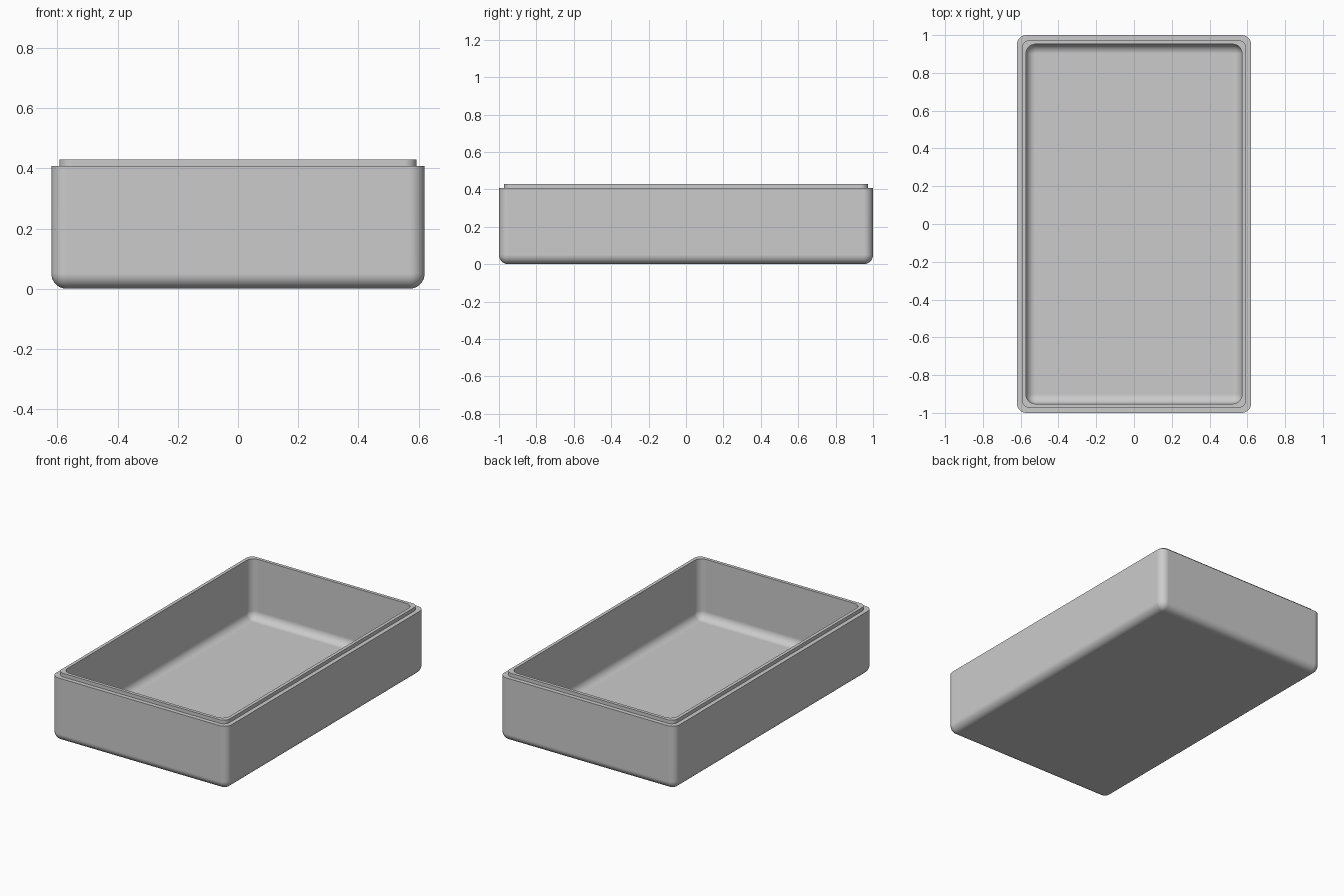
import bpy, bmesh, math
from math import sin, cos, pi

cube = bpy.data.objects.get("Cube")
if cube:
    bpy.data.objects.remove(cube, do_unlink=True)

HALF_X, HALF_Y = 0.62, 1.0
LEDGE_Z, TOP_Z = 0.407, 0.43
LIP_INSET, WALL = 0.027, 0.048
FILLET = 0.05
STEPS = 8

grey = bpy.data.materials.new("light grey plastic")
grey.use_nodes = True
colour = (0.6, 0.6, 0.6, 1)
grey.diffuse_color = colour
grey.node_tree.nodes["Principled BSDF"].inputs["Base Color"].default_value = colour


def ring(bm, inset, radius, z):
    """Rounded rectangle loop, inset from the outer walls."""
    verts = []
    for k, (sx, sy) in enumerate([(1, 1), (-1, 1), (-1, -1), (1, -1)]):
        cx = sx * (HALF_X - inset - radius)
        cy = sy * (HALF_Y - inset - radius)
        for i in range(STEPS + 1):
            a = (k + i / STEPS) * pi / 2
            verts.append(bm.verts.new((cx + radius * cos(a), cy + radius * sin(a), z)))
    return verts


# Section from the underside, up the outside, over the lip, down to the floor
angles = [i / STEPS * pi / 2 for i in range(STEPS + 1)]
section = [(FILLET * (1 - sin(a)), FILLET * sin(a), FILLET * (1 - cos(a))) for a in angles]
section += [(0, FILLET, LEDGE_Z),
            (LIP_INSET, FILLET - 0.01, LEDGE_Z),
            (LIP_INSET, FILLET - 0.01, TOP_Z),
            (WALL, FILLET, TOP_Z)]
section += [(WALL + FILLET * (1 - sin(a)), FILLET * sin(a), WALL + FILLET * (1 - cos(a)))
            for a in reversed(angles)]

bm = bmesh.new()
rings = [ring(bm, *s) for s in section]
for low, high in zip(rings, rings[1:]):
    for i in range(len(low)):
        j = (i + 1) % len(low)
        bm.faces.new((low[i], low[j], high[j], high[i]))
bm.faces.new(reversed(rings[0]))   # underside
bm.faces.new(rings[-1])            # inner floor
bmesh.ops.remove_doubles(bm, verts=bm.verts, dist=0.0001)
bmesh.ops.recalc_face_normals(bm, faces=bm.faces)

mesh = bpy.data.meshes.new("box_base")
bm.to_mesh(mesh)
bm.free()
mesh.materials.append(grey)
box = bpy.data.objects.new("box_base", mesh)
bpy.context.collection.objects.link(box)

# Smooth fillets with crisp lip edges and flat panels
bpy.ops.object.select_all(action='DESELECT')
box.select_set(True)
bpy.context.view_layer.objects.active = box
bpy.ops.object.shade_smooth_by_angle(angle=math.radians(30))
weighted = box.modifiers.new("flat_panels", 'WEIGHTED_NORMAL')
weighted.keep_sharp = True
